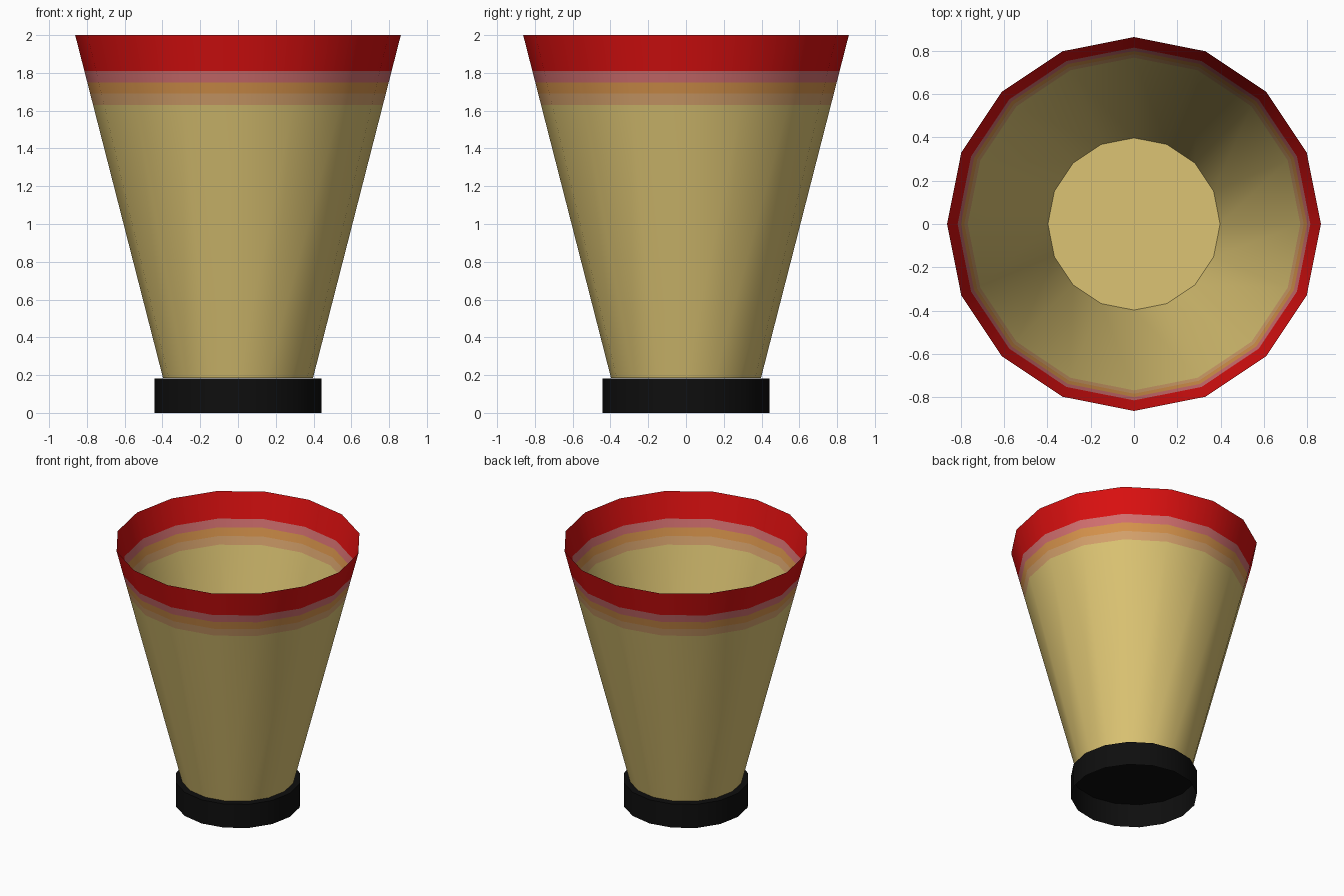
import bpy, bmesh, math

if "Cube" in bpy.data.objects:
    bpy.data.objects.remove(bpy.data.objects["Cube"])

SIDES = 16


def material(name, rgb):
    # sRGB 0-255 to linear diffuse colour
    lin = [((c / 255 + 0.055) / 1.055) ** 2.4 if c > 10 else c / 255 / 12.92 for c in rgb]
    m = bpy.data.materials.new(name)
    m.diffuse_color = (*lin, 1)
    m.use_nodes = True
    m.node_tree.nodes["Principled BSDF"].inputs["Base Color"].default_value = m.diffuse_color
    return m


def lathe(name, profile, mats, cap_ring):
    """Spin (radius, z, material index of the band above) rings; cap one ring."""
    bm = bmesh.new()
    rings = []
    for r, z, _ in profile:
        rings.append([bm.verts.new((r * math.cos(2 * math.pi * i / SIDES),
                                    r * math.sin(2 * math.pi * i / SIDES), z))
                      for i in range(SIDES)])
    for k in range(len(rings) - 1):
        a, b = rings[k], rings[k + 1]
        for i in range(SIDES):
            j = (i + 1) % SIDES
            f = bm.faces.new((a[i], a[j], b[j], b[i]))
            f.material_index = profile[k][2]
    bm.faces.new(rings[cap_ring])
    mesh = bpy.data.meshes.new(name)
    bm.to_mesh(mesh)
    bm.free()
    ob = bpy.data.objects.new(name, mesh)
    bpy.context.collection.objects.link(ob)
    for m in mats:
        mesh.materials.append(m)
    bpy.ops.object.select_all(action='DESELECT')
    ob.select_set(True)
    bpy.context.view_layer.objects.active = ob
    bpy.ops.object.shade_smooth_by_angle(angle=math.radians(35))
    return ob


tan = material("tan", (220, 196, 115))
peach = material("peach", (214, 162, 108))
orange = material("orange", (216, 148, 76))
pink = material("dusty pink", (212, 112, 112))
red = material("red", (220, 16, 16))
black = material("black", (14, 14, 14))

# Flared single-walled shell with colour bands near the rim and a floor
Z0, R0, R1 = 0.185, 0.397, 0.862
levels = [Z0, 1.63, 1.69, 1.75, 1.81, 2.0]
shell = [(R0 + (R1 - R0) * (z - Z0) / (2 - Z0), z, min(k, 4)) for k, z in enumerate(levels)]
lathe("flared_shell", shell, [tan, peach, orange, pink, red], 0)

# Black base collar, closed on top and open underneath
lathe("base_collar", [(0.442, 0, 0), (0.442, 0.182, 0)], [black], 1)
